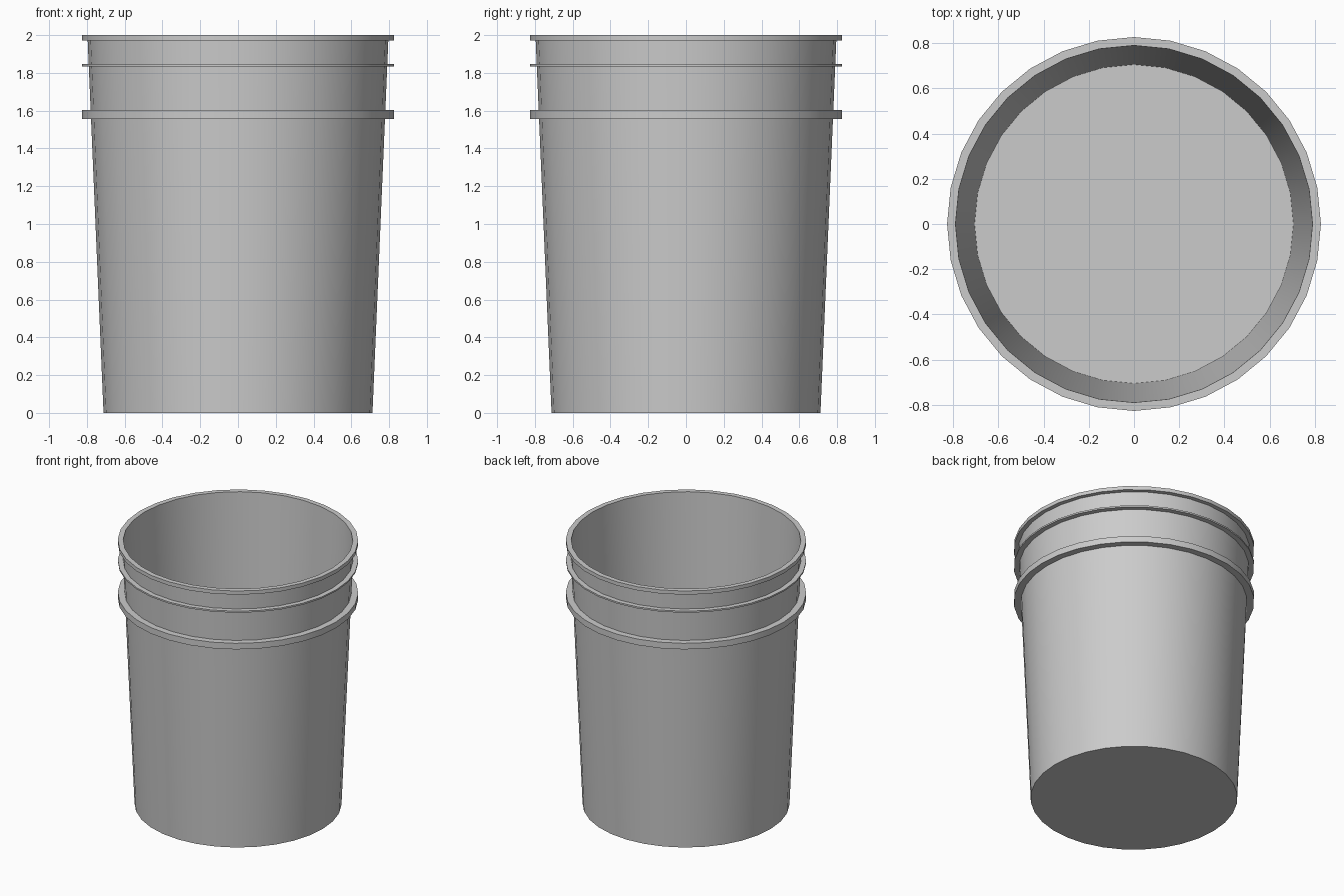
import bpy, math

if "Cube" in bpy.data.objects:
    bpy.data.objects.remove(bpy.data.objects["Cube"])

SIDES = 32
R_BOTTOM, R_TOP, HEIGHT = 0.712, 0.797, 2.0
R_RING = 0.827
WALL, FLOOR = 0.007, 0.008


def wall_radius(z):
    return R_BOTTOM + (R_TOP - R_BOTTOM) * z / HEIGHT


def lathe(name, profile):
    """Revolve an (r, z) profile about z; r == 0 points become poles."""
    verts, faces, rows = [], [], []
    for r, z in profile:
        n = SIDES if r > 0 else 1
        rows.append([len(verts) + i for i in range(n)])
        for i in range(n):
            a = 2 * math.pi * i / SIDES
            verts.append((r * math.cos(a), r * math.sin(a), z))
    for lo, hi in zip(rows, rows[1:]):
        for i in range(SIDES):
            j = (i + 1) % SIDES
            if len(lo) == 1:
                faces.append((lo[0], hi[j], hi[i]))
            elif len(hi) == 1:
                faces.append((lo[i], lo[j], hi[0]))
            else:
                faces.append((lo[i], lo[j], hi[j], hi[i]))
    mesh = bpy.data.meshes.new(name)
    mesh.from_pydata(verts, [], faces)
    obj = bpy.data.objects.new(name, mesh)
    bpy.context.collection.objects.link(obj)
    return obj


# Outer wall with two ribs and the top rim stepping outwards
profile = [(0, 0), (R_BOTTOM, 0)]
for z0, z1 in ((1.557, 1.603), (1.835, 1.847), (1.972, HEIGHT)):
    profile += [(wall_radius(z0), z0), (R_RING, z0), (R_RING, z1)]
    if z1 < HEIGHT:
        profile.append((wall_radius(z1), z1))

# Inner wall and floor
profile += [(R_TOP - WALL, HEIGHT), (wall_radius(FLOOR) - WALL, FLOOR), (0, FLOOR)]

bucket = lathe("bucket", profile)
bpy.context.view_layer.objects.active = bucket
bucket.select_set(True)
bpy.ops.object.shade_smooth_by_angle(angle=math.radians(30))
